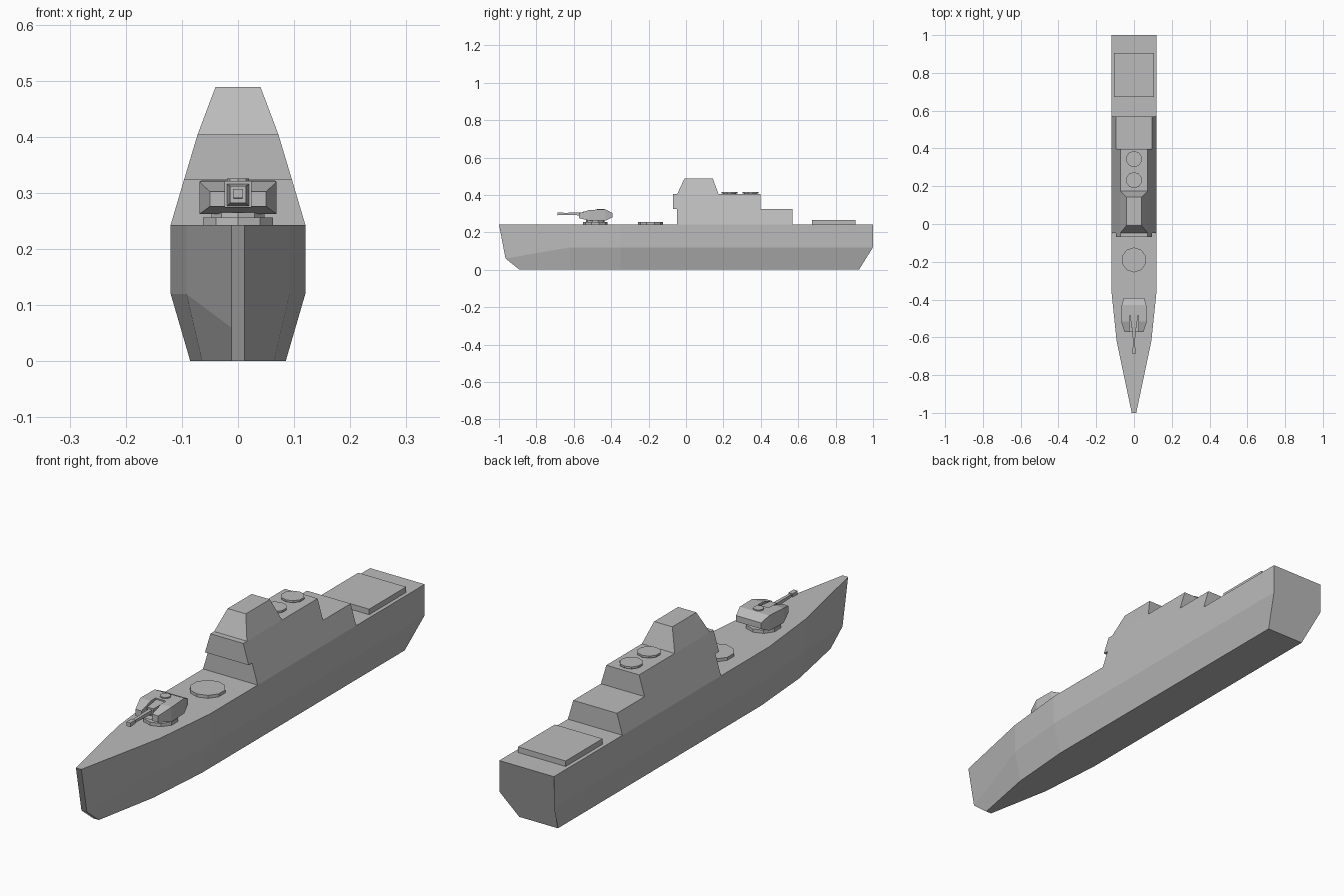
import bpy, bmesh, math

cube = bpy.data.objects.get("Cube")
if cube:
    bpy.data.objects.remove(cube)

grey = bpy.data.materials.new("warship_grey")
grey.use_nodes = True
colour = (0.5, 0.5, 0.5, 1)
grey.diffuse_color = colour
grey.node_tree.nodes["Principled BSDF"].inputs["Base Color"].default_value = colour


def finish(name, bm):
    bmesh.ops.recalc_face_normals(bm, faces=bm.faces)
    mesh = bpy.data.meshes.new(name)
    bm.to_mesh(mesh)
    bm.free()
    mesh.materials.append(grey)
    obj = bpy.data.objects.new(name, mesh)
    bpy.context.collection.objects.link(obj)
    return obj


def loft(name, rings):
    """Skin a list of closed rings and cap both ends."""
    bm = bmesh.new()
    loops = [[bm.verts.new(p) for p in ring] for ring in rings]
    n = len(loops[0])
    for a, b in zip(loops, loops[1:]):
        for i in range(n):
            j = (i + 1) % n
            bm.faces.new((a[i], a[j], b[j], b[i]))
    bm.faces.new(loops[0])
    bm.faces.new(loops[-1])
    return finish(name, bm)


def rect(z, half, front, back):
    return [(-half, front, z), (half, front, z), (half, back, z), (-half, back, z)]


def section(y, half, low, high):
    return [(-half, y, low), (half, y, low), (half, y, high), (-half, y, high)]


def disc(name, y, radius, low, high, sides=10):
    bm = bmesh.new()
    bmesh.ops.create_cone(bm, cap_ends=True, segments=sides, radius1=radius,
                          radius2=radius, depth=high - low)
    bmesh.ops.translate(bm, verts=bm.verts, vec=(0, y, (low + high) / 2))
    return finish(name, bm)


# Hull: each station gives (half width, y, z) for keel, chine and deck
DECK = 0.243
stations = [
    ((0.012, -0.89, 0), (0.012, -0.965, 0.06), (0.012, -1, DECK)),
    ((0.064, -0.62, 0), (0.092, -0.62, 0.12), (0.092, -0.62, DECK)),
    ((0.085, -0.35, 0), (0.12, -0.35, 0.12), (0.12, -0.35, DECK)),
    ((0.085, 0.925, 0), (0.12, 1, 0.12), (0.12, 1, DECK)),
]
loft("hull", [[(x, y, z) for x, y, z in s] + [(-x, y, z) for x, y, z in reversed(s)]
              for s in stations])

# Superstructure tiers with sides that lean inward
loft("lower_deckhouse", [rect(DECK, 0.12, -0.048, 0.57), rect(0.324, 0.096, -0.048, 0.57)])
loft("upper_deckhouse", [rect(0.324, 0.096, -0.07, 0.397), rect(0.404, 0.072, -0.07, 0.397)])
loft("bridge", [rect(0.404, 0.072, -0.047, 0.174), rect(0.489, 0.04, -0.008, 0.143)])

# Deck fittings
loft("helicopter_pad", [rect(DECK, 0.105, 0.673, 0.905), rect(0.265, 0.105, 0.673, 0.905)])
disc("foredeck_hatch", -0.19, 0.066, DECK, 0.255)
for label, y in (("front", 0.232), ("rear", 0.344)):
    disc(label + "_roof_hatch_neck", y, 0.034, 0.404, 0.409)
    disc(label + "_roof_hatch", y, 0.043, 0.408, 0.416)

# Gun turret on its ring
disc("turret_ring", -0.485, 0.066, DECK, 0.256)
disc("turret_neck", -0.485, 0.05, 0.254, 0.265)
turret = loft("turret", [section(-0.572, 0.05, 0.276, 0.302),
                         section(-0.515, 0.069, 0.262, 0.32),
                         section(-0.43, 0.065, 0.262, 0.322),
                         section(-0.393, 0.055, 0.28, 0.304)])
cutter = loft("turret_slot_cutter", [section(-0.65, 0.023, 0.275, 0.4),
                                     section(-0.485, 0.023, 0.275, 0.4)])
cutter.hide_render = True
cutter.hide_viewport = True
slot = turret.modifiers.new("slot", 'BOOLEAN')
slot.operation = 'DIFFERENCE'
slot.solver = 'EXACT'
slot.object = cutter
disc("turret_hatch", -0.455, 0.02, 0.318, 0.326, 8)

# Gun
loft("gun_mantlet", [section(-0.55, 0.014, 0.282, 0.312), section(-0.48, 0.02, 0.276, 0.316)])
loft("gun_barrel", [section(-0.67, 0.005, 0.294, 0.304), section(-0.54, 0.008, 0.29, 0.306)])
loft("gun_muzzle", [section(-0.688, 0.009, 0.291, 0.307), section(-0.655, 0.009, 0.293, 0.307)])
